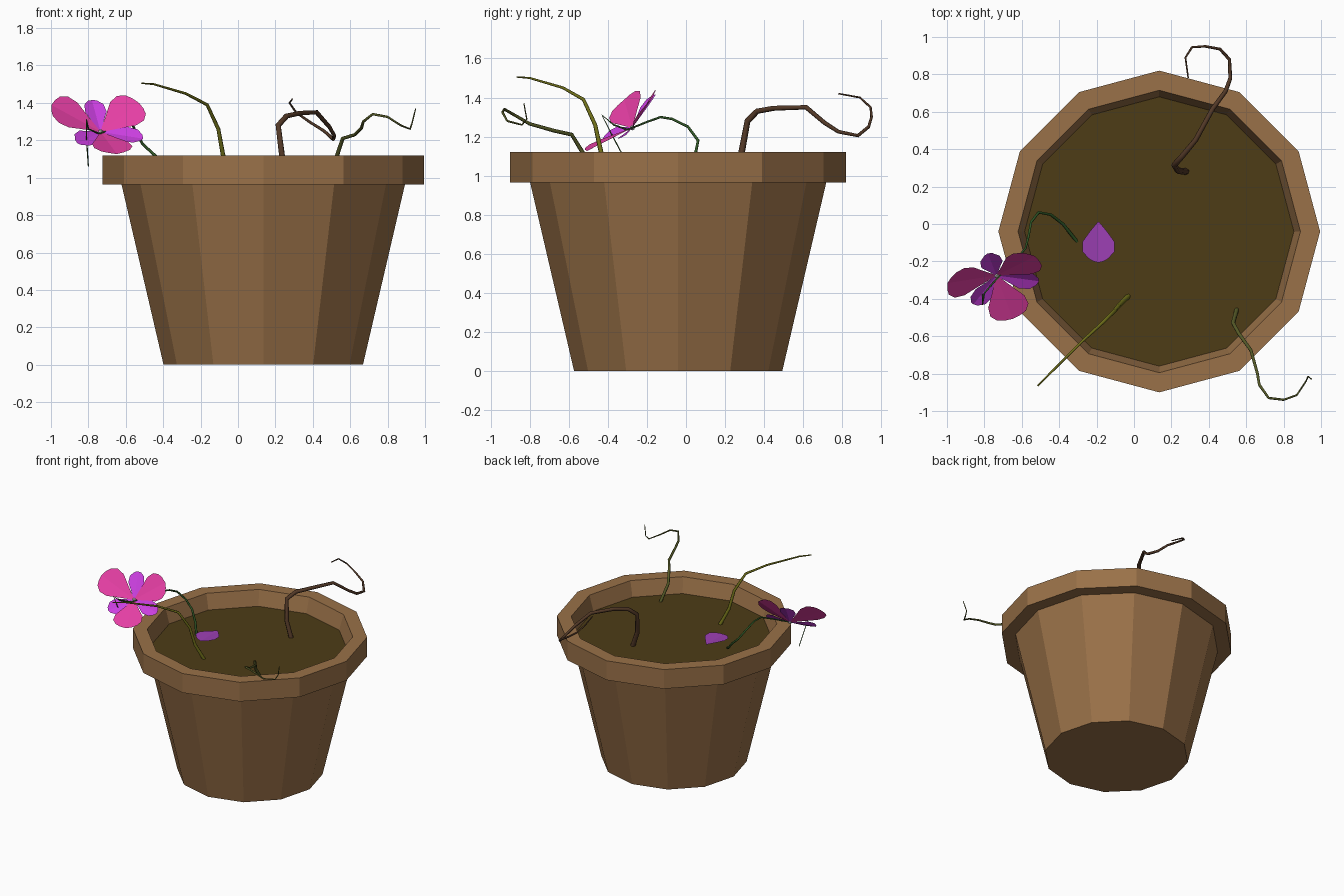
import bpy, bmesh, math
from mathutils import Vector

if "Cube" in bpy.data.objects:
    bpy.data.objects.remove(bpy.data.objects["Cube"])

CX, CY, SIDES = 0.135, -0.04, 12


def material(name, rgb):
    m = bpy.data.materials.new(name)
    m.diffuse_color = (*rgb, 1)
    m.use_nodes = True
    m.node_tree.nodes["Principled BSDF"].inputs["Base Color"].default_value = m.diffuse_color
    return m


CLAY = material("clay", (0.32, 0.165, 0.065))
SOIL = material("soil", (0.075, 0.045, 0.008))
PINK = material("pink", (0.80, 0.05, 0.38))
PURPLE = material("purple", (0.60, 0.05, 0.75))
FADED = material("faded_purple", (0.33, 0.05, 0.45))
GREEN = material("green", (0.03, 0.10, 0.02))
OLIVE = material("olive", (0.16, 0.16, 0.01))
MOSS = material("moss", (0.09, 0.10, 0.02))
BROWN = material("brown", (0.085, 0.04, 0.02))
WHITE = material("white", (0.8, 0.8, 0.75))


def finish(name, bm, mat):
    me = bpy.data.meshes.new(name)
    bm.to_mesh(me)
    bm.free()
    me.materials.append(mat)
    ob = bpy.data.objects.new(name, me)
    bpy.context.collection.objects.link(ob)
    return ob


def lathe(name, profile, mat, cap_start=False, cap_end=False):
    bm = bmesh.new()
    rings = []
    for r, z in profile:
        rings.append([bm.verts.new((CX + r * math.cos(a), CY + r * math.sin(a), z))
                      for a in (2 * math.pi * i / SIDES for i in range(SIDES))])
    for a, b in zip(rings, rings[1:]):
        for i in range(SIDES):
            j = (i + 1) % SIDES
            bm.faces.new((a[i], a[j], b[j], b[i]))
    if cap_start:
        bm.faces.new(rings[0][::-1])
    if cap_end:
        bm.faces.new(rings[-1])
    return finish(name, bm, mat)


def stem(name, pts, r0, r1, mat):
    cu = bpy.data.curves.new(name, 'CURVE')
    cu.dimensions = '3D'
    cu.bevel_depth = 1
    cu.bevel_resolution = 1
    cu.use_fill_caps = True
    sp = cu.splines.new('POLY')
    sp.points.add(len(pts) - 1)
    for i, p in enumerate(pts):
        sp.points[i].co = (*p, 1)
        sp.points[i].radius = r0 + (r1 - r0) * i / (len(pts) - 1)
    cu.materials.append(mat)
    ob = bpy.data.objects.new(name, cu)
    bpy.context.collection.objects.link(ob)


def petal(name, base, span, normal, half, shape, mat, crease=0.012):
    # creased strip: rows of left edge, centre line, right edge
    base, span = Vector(base), Vector(span)
    side = Vector(normal).cross(span).normalized()
    up = span.cross(side).normalized()
    bm = bmesh.new()
    rows = []
    for t, w in shape:
        c = base + span * t
        rows.append([bm.verts.new(c - side * half * w + up * crease * w),
                     bm.verts.new(c + span * 0.03 * (t == 1)),
                     bm.verts.new(c + side * half * w + up * crease * w)])
    for a, b in zip(rows, rows[1:]):
        for k in (0, 1):
            bm.faces.new((a[k], a[k + 1], b[k + 1], b[k]))
    return finish(name, bm, mat)


# pot and soil
lathe("pot", [(0.533, 0), (0.758, 0.965), (0.86, 0.965), (0.86, 1.12),
              (0.755, 1.12), (0.72, 1.0)], CLAY, cap_start=True)
lathe("soil", [(0.722, 1.0)], SOIL, cap_end=True)

# flower
CENTRE = (-0.735, -0.275, 1.245)
NORMAL = (0.2, -0.68, 0.70)
WIDE = [(0.03, 0.06), (0.35, 0.55), (0.6, 0.95), (0.8, 1.0), (0.94, 0.75), (1, 0.4)]
SLIM = [(0.03, 0.1), (0.3, 0.5), (0.6, 1.0), (0.85, 0.9), (1, 0.4)]
for i, d in enumerate([(-0.255, -0.04, 0.14), (0.20, 0.10, 0.15), (0.085, -0.225, -0.115)]):
    petal(f"pink_petal_{i}", CENTRE, d, NORMAL, 0.108, WIDE, PINK)
for i, d in enumerate([(-0.045, 0.115, 0.165), (0.22, -0.03, -0.035), (-0.12, -0.15, -0.06)]):
    petal(f"purple_petal_{i}", CENTRE, d, NORMAL, 0.06, SLIM, PURPLE)
bm = bmesh.new()
bmesh.ops.create_icosphere(bm, subdivisions=1, radius=0.014)
bmesh.ops.translate(bm, verts=bm.verts, vec=CENTRE)
finish("flower_centre", bm, WHITE)

# fallen petal
petal("fallen_petal", (-0.19, 0.01, 1.03), (0, -0.21, 0), (0, 0, 1), 0.087,
      [(0, 0.05), (0.25, 0.55), (0.5, 0.98), (0.75, 0.98), (0.93, 0.6), (1, 0.3)], FADED)

# stems
stem("flower_stem", [
    (-0.30, -0.10, 0.99), (-0.38, 0, 1.05), (-0.445, 0.05, 1.12), (-0.51, 0.062, 1.18),
    (-0.55, 0.01, 1.25), (-0.565, -0.07, 1.29), (-0.58, -0.13, 1.30), (-0.64, -0.2, 1.275),
    (-0.74, -0.30, 1.235), (-0.80, -0.37, 1.26), (-0.81, -0.43, 1.31), (-0.81, -0.38, 1.21),
    (-0.80, -0.30, 1.06)], 0.009, 0.003, GREEN)
stem("bare_stem", [
    (-0.03, -0.385, 0.99), (-0.08, -0.435, 1.12), (-0.105, -0.465, 1.26),
    (-0.165, -0.525, 1.39), (-0.28, -0.63, 1.45), (-0.45, -0.80, 1.50),
    (-0.515, -0.865, 1.505)], 0.014, 0.004, OLIVE)
stem("brown_vine", [
    (0.28, 0.28, 0.99), (0.235, 0.285, 1.12), (0.215, 0.315, 1.28), (0.26, 0.365, 1.33),
    (0.33, 0.45, 1.345), (0.42, 0.615, 1.35), (0.49, 0.71, 1.27), (0.515, 0.78, 1.225),
    (0.51, 0.88, 1.205), (0.46, 0.935, 1.25), (0.38, 0.95, 1.30), (0.31, 0.945, 1.35),
    (0.275, 0.89, 1.40), (0.29, 0.78, 1.42)], 0.018, 0.004, BROWN)
stem("green_vine", [
    (0.55, -0.455, 0.99), (0.53, -0.53, 1.12), (0.56, -0.585, 1.21), (0.625, -0.675, 1.23),
    (0.66, -0.80, 1.265), (0.67, -0.86, 1.30), (0.72, -0.93, 1.34), (0.80, -0.94, 1.325),
    (0.87, -0.915, 1.28), (0.92, -0.84, 1.26), (0.93, -0.815, 1.29), (0.95, -0.83, 1.37)],
    0.012, 0.003, MOSS)
